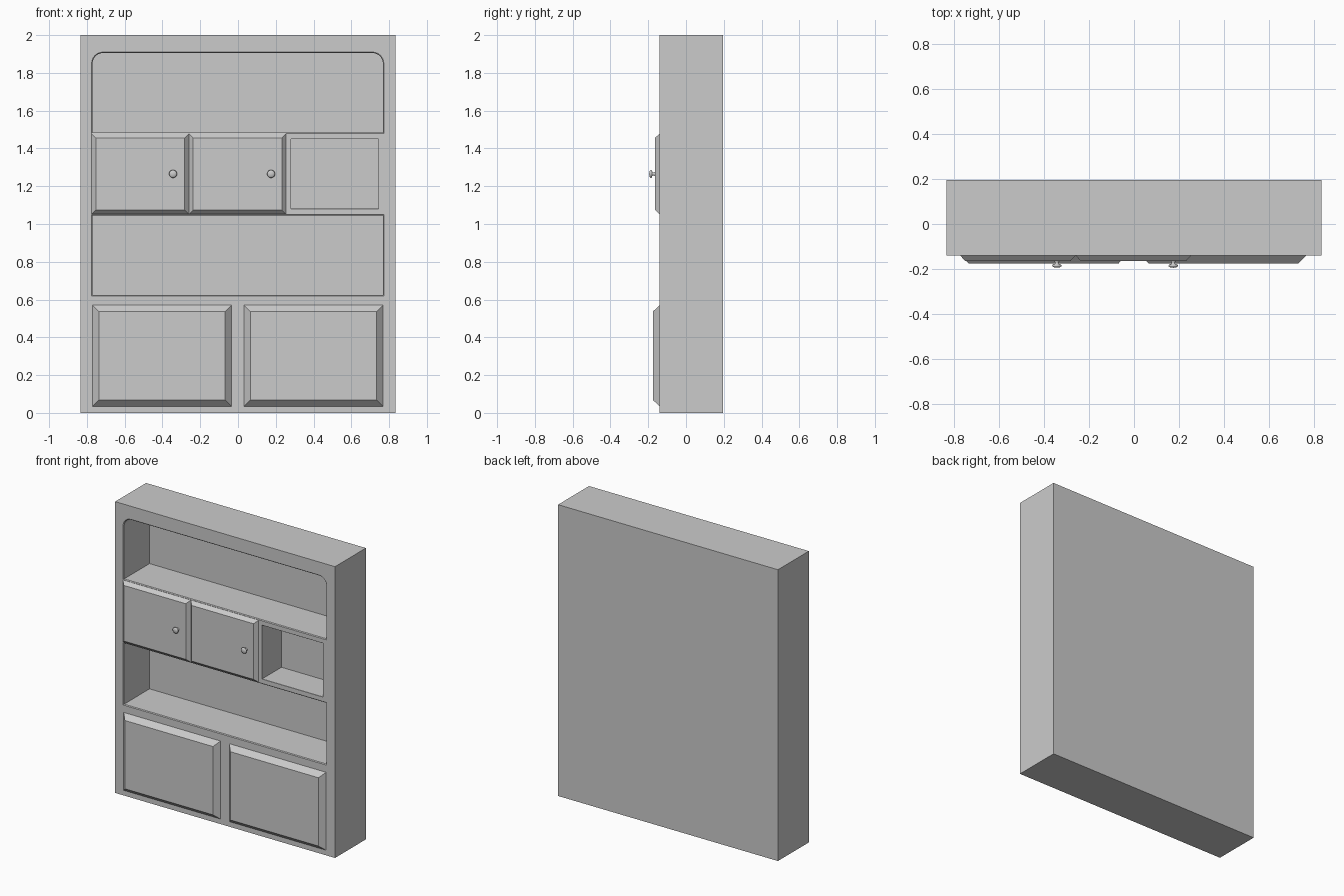
import bpy, bmesh, math

if "Cube" in bpy.data.objects:
    bpy.data.objects.remove(bpy.data.objects["Cube"])

FRONT, BACK, HALF, TOP = -0.14, 0.195, 0.835, 2.0


def new_object(name, bm):
    bmesh.ops.recalc_face_normals(bm, faces=bm.faces)
    mesh = bpy.data.meshes.new(name)
    bm.to_mesh(mesh)
    bm.free()
    obj = bpy.data.objects.new(name, mesh)
    bpy.context.collection.objects.link(obj)
    return obj


def outline(x0, x1, z0, z1, radius, segments=8):
    """Rectangle in xz whose top corners may be rounded."""
    pts = [(x0, z0), (x1, z0)]
    if radius <= 0:
        return pts + [(x1, z1), (x0, z1)]
    for cx, start in ((x1 - radius, 0), (x0 + radius, 90)):
        for i in range(segments + 1):
            a = math.radians(start + 90 * i / segments)
            pts.append((cx + radius * math.cos(a), z1 - radius + radius * math.sin(a)))
    return pts


def panel(name, rect, steps, radius=0.0):
    """Loft a rectangle through (y, inset) steps and cap both ends."""
    x0, x1, z0, z1 = rect
    bm = bmesh.new()
    rings = []
    for y, d in steps:
        r = radius - d if radius else 0
        pts = outline(x0 + d, x1 - d, z0 + d, z1 - d, r)
        rings.append([bm.verts.new((x, y, z)) for x, z in pts])
    for a, b in zip(rings, rings[1:]):
        for i in range(len(a)):
            j = (i + 1) % len(a)
            bm.faces.new((a[i], a[j], b[j], b[i]))
    bm.faces.new(rings[0])
    bm.faces.new(rings[-1])
    return new_object(name, bm)


def knob(name, x, z, y, segments=20):
    """Turned knob pointing to the front: (radius, distance from door)."""
    profile = [(0.011, -0.002), (0.011, 0.002), (0.008, 0.006), (0.008, 0.013), (0.018, 0.017),
               (0.021, 0.021), (0.020, 0.025), (0.013, 0.029), (0, 0.031)]
    bm = bmesh.new()
    verts = [bm.verts.new((x + r, y - d, z)) for r, d in profile]
    edges = [bm.edges.new(pair) for pair in zip(verts, verts[1:])]
    bmesh.ops.spin(bm, geom=verts + edges, cent=(x, 0, z), axis=(0, 1, 0),
                   angle=2 * math.pi, steps=segments)
    bmesh.ops.remove_doubles(bm, verts=bm.verts, dist=0.0005)
    obj = new_object(name, bm)
    obj.data.shade_smooth()
    return obj


# Cabinet body
body = panel("cabinet_body", (-HALF, HALF, 0, TOP), [(FRONT, 0), (BACK, 0)])

# Shelf openings: fine chamfered rim, then straight walls to the back panel
openings = [
    ("upper_opening", (-0.775, 0.772, 1.48, 1.91), 0.28, 0.06),
    ("niche_opening", (0.28, 0.745, 1.08, 1.45), 0.21, 0),
    ("lower_opening", (-0.775, 0.772, 0.62, 1.05), 0.28, 0),
]
for name, rect, depth, radius in openings:
    rim = 0.001 if name == "niche_opening" else 0.005
    cutter = panel(name, rect, [(FRONT - 0.02, 0), (FRONT, 0), (FRONT + rim, rim),
                                (FRONT + depth, rim)], radius)
    cutter.hide_render = True
    mod = body.modifiers.new(name, 'BOOLEAN')
    mod.operation, mod.solver, mod.object = 'DIFFERENCE', 'EXACT', cutter
    bpy.context.view_layer.objects.active = body
    bpy.ops.object.modifier_apply(modifier=name)
    bpy.data.objects.remove(cutter)

# Middle doors with chamfered edges and knobs
DOOR_FRONT = -0.164
for side, x0, x1, kx in (("left", -0.775, -0.26, -0.344), ("right", -0.26, 0.255, 0.175)):
    panel("middle_door_" + side, (x0, x1, 1.052, 1.478),
          [(FRONT + 0.002, 0), (FRONT, 0), (DOOR_FRONT, 0.022)])
    knob("knob_" + side, kx, 1.265, DOOR_FRONT)

# Lower doors with wide chamfers
for side, x0, x1 in (("left", -0.77, -0.035), ("right", 0.032, 0.767)):
    panel("lower_door_" + side, (x0, x1, 0.035, 0.57),
          [(FRONT + 0.002, 0), (FRONT, 0), (-0.175, 0.033)])
